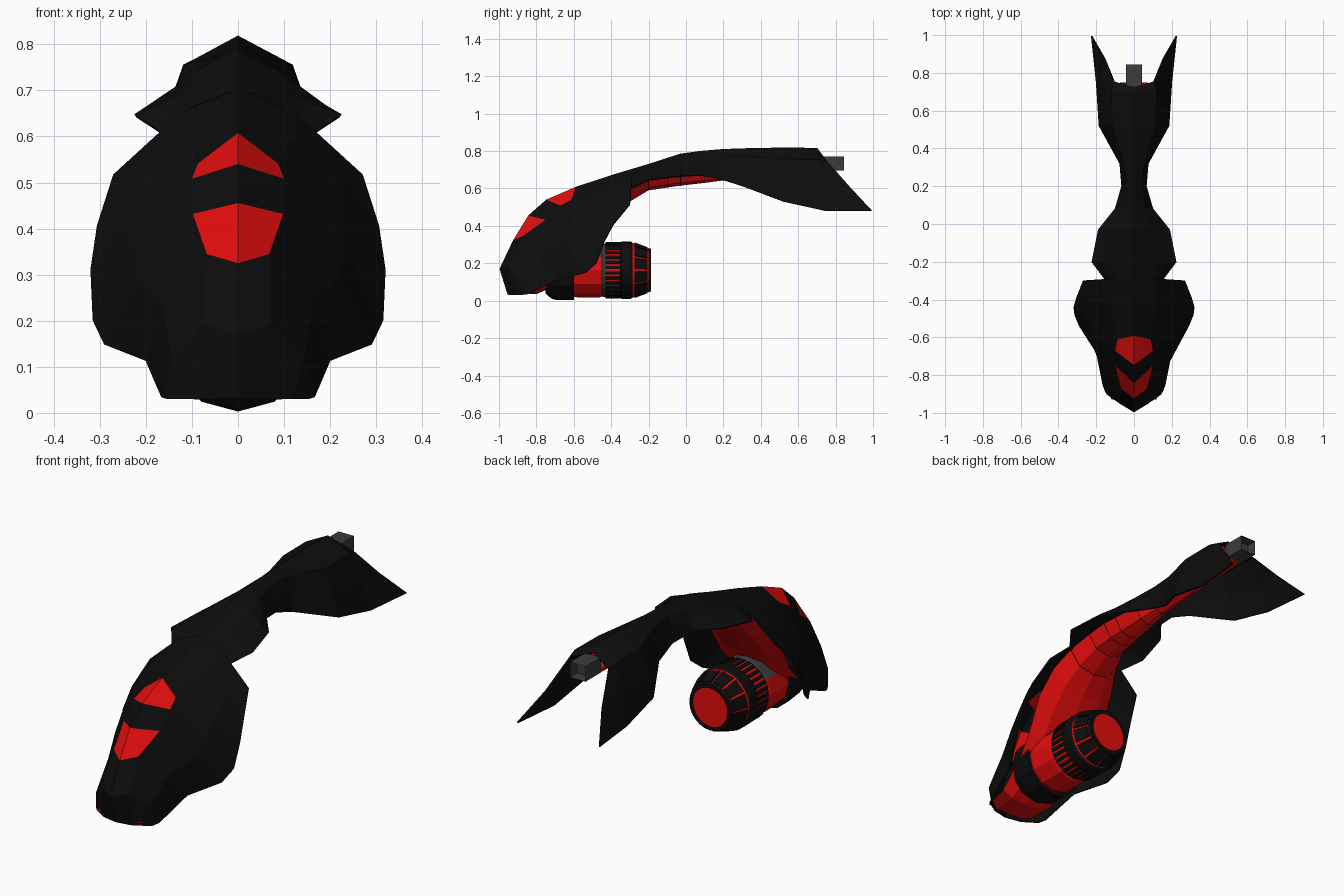
import bpy, bmesh, math
from mathutils import Vector

if "Cube" in bpy.data.objects:
    bpy.data.objects.remove(bpy.data.objects["Cube"])


def material(name, rgb):
    m = bpy.data.materials.new(name)
    m.diffuse_color = (*rgb, 1)
    m.use_nodes = True
    m.node_tree.nodes["Principled BSDF"].inputs["Base Color"].default_value = m.diffuse_color
    return m


BLACK = material("black", (0.004, 0.004, 0.004))
RED = material("red", (0.78, 0.004, 0.004))
GREY = material("dark_grey", (0.045, 0.045, 0.045))


def finish(bm, name, mats):
    me = bpy.data.meshes.new(name)
    bmesh.ops.recalc_face_normals(bm, faces=bm.faces)
    bm.to_mesh(me)
    bm.free()
    for m in mats:
        me.materials.append(m)
    ob = bpy.data.objects.new(name, me)
    bpy.context.collection.objects.link(ob)
    return ob


def mirrored_loft(name, rows, mats, red_rows=(), thickness=0):
    """Skin half cross-sections (centre to rim), mirrored across x = 0."""
    bm = bmesh.new()
    grid = []
    for half in rows:
        full = [(-x, y, z) for x, y, z in reversed(half[1:])] + list(half)
        grid.append([bm.verts.new(p) for p in full])
    mid = len(rows[0]) - 1
    for i in range(len(grid) - 1):
        for j in range(len(grid[0]) - 1):
            a, b = grid[i], grid[i + 1]
            f = bm.faces.new((a[j], a[j + 1], b[j + 1], b[j]))
            if i in red_rows and j in (mid - 1, mid):
                f.material_index = 1
    ob = finish(bm, name, mats)
    if thickness:
        s = ob.modifiers.new("thickness", 'SOLIDIFY')
        s.thickness = thickness
        s.offset = 0
    return ob


def lathe(name, profile, mats, sides=12, cz=0.163, pick=None):
    """Revolve (y, radius) about the engine axis."""
    bm = bmesh.new()
    rings = [[bm.verts.new((r * math.sin(2 * math.pi * k / sides), y,
                            cz - r * math.cos(2 * math.pi * k / sides)))
              for k in range(sides)] for y, r in profile]
    for a, b in zip(rings, rings[1:]):
        for k in range(sides):
            n = (k + 1) % sides
            bm.faces.new((a[k], a[n], b[n], b[k]))
    bm.faces.new(rings[0])
    bm.faces.new(rings[-1])
    if pick:
        for f in bm.faces:
            f.material_index = pick(f.calc_center_median())
    return finish(bm, name, mats)


def panel_ring(name, y0, r0, y1, r1, count, fill, depth, mat, cz=0.163):
    """Ring of separate raised plates with gaps between them."""
    bm = bmesh.new()
    step = 2 * math.pi / count
    for k in range(count):
        v = []
        for y, r in ((y0, r0), (y1, r1)):
            for rr in (r - depth, r):
                for s in (-1, 1):
                    t = (k + 0.5 + s * fill / 2) * step
                    v.append(bm.verts.new((rr * math.sin(t), y, cz - rr * math.cos(t))))
        for q in ((0, 1, 3, 2), (4, 5, 7, 6), (0, 1, 5, 4), (2, 3, 7, 6), (0, 2, 6, 4), (1, 3, 7, 5)):
            bm.faces.new([v[i] for i in q])
    return finish(bm, name, [mat])


def shell_rows(table, bulge):
    """Each row: ridge (y,z), shoulder (x,y,z), rim (x,y,z); adds a bulged middle point."""
    rows = []
    for (ry, rz, *rest), b in zip(table, bulge):
        sh, rim = Vector(rest[:3]), Vector(rest[3:])
        mid = (sh + rim) / 2 + Vector((b, 0, b * 0.3))
        rows.append([(0, ry, rz), tuple(sh), tuple(mid), tuple(rim)])
    return rows


# Head hood with two red windows on the ridge
head = [
    (-.95, .033, .08, -.93, .03, .15, -.885, .03),
    (-.993, .17, .07, -.95, .19, .163, -.85, .034),
    (-.92, .323, .065, -.87, .343, .197, -.68, .113),
    (-.84, .453, .095, -.75, .43, .287, -.54, .148),
    (-.745, .537, .097, -.67, .506, .312, -.48, .20),
    (-.59, .604, .085, -.61, .538, .317, -.44, .31),
    (-.40, .667, .12, -.42, .60, .303, -.39, .405),
    (-.28, .703, .12, -.29, .65, .268, -.30, .515)]
mirrored_loft("head_hood", shell_rows(head, (0, .025, .03, .025, .025, .025, .015, 0)),
              [BLACK, RED], red_rows=(2, 4), thickness=.008)

# Neck plate and forked tail
tail = [
    (-.29, .70, .10, -.29, .66, .155, -.29, .60),
    (-.20, .727, .11, -.20, .685, .223, -.20, .645),
    (-.03, .782, .09, -.03, .737, .188, -.03, .665),
    (.08, .797, .055, .08, .76, .098, .08, .67),
    (.20, .807, .04, .20, .77, .063, .20, .645),
    (.32, .811, .05, .32, .77, .073, .32, .605),
    (.52, .815, .113, .52, .754, .183, .52, .53),
    (.70, .813, .116, .70, .753, .198, .75, .48),
    (.72, .78, .105, .755, .742, .224, .995, .48)]
mirrored_loft("neck_and_tail", shell_rows(tail, (0, 0, 0, .005, .005, .005, .006, .006, -.01)),
              [BLACK], thickness=.008)

# Red belly under the shell: y, bottom z, half width, edge z
belly = [(-.93, .042, .12, .05), (-.80, .035, .14, .065), (-.65, .10, .16, .17),
         (-.54, .20, .19, .27), (-.46, .33, .20, .41), (-.38, .44, .18, .53),
         (-.30, .53, .14, .615), (-.20, .59, .11, .665), (-.10, .605, .10, .685),
         (-.03, .615, .09, .69), (.10, .63, .07, .70), (.20, .643, .05, .71),
         (.35, .65, .045, .73), (.55, .67, .06, .745), (.75, .69, .075, .745)]


def belly_section(y, zb, w, zt, grow=0):
    return [(0, y, zb - grow), (w * .6, y, zb + (zt - zb) * .2 - grow), (w + grow, y, zt)]


mirrored_loft("belly", [belly_section(*b) for b in belly], [RED])

# Thin dark seams across the belly
for i, (y, zb, w, zt) in enumerate(belly[6:12]):
    mirrored_loft(f"belly_seam_{i}", [belly_section(y + d, zb, w, zt, .002) for d in (-.002, .002)], [BLACK])

# Engine pod
lathe("engine_front_clamp", [(-.75, .125), (-.72, .152), (-.69, .16), (-.60, .16)], [BLACK])
lathe("engine_body", [(-.60, .142), (-.58, .145), (-.46, .145), (-.43, .135)], [RED, GREY],
      pick=lambda c: 1 if c.z > .25 else 0)
lathe("engine_collar", [(-.46, .13), (-.44, .144), (-.34, .144)], [GREY], sides=24)
lathe("engine_glow_core", [(-.425, .146), (-.285, .146), (-.193, .112)], [RED], sides=24)
panel_ring("engine_fins", -.43, .151, -.35, .151, 32, .58, .02, BLACK)
lathe("engine_ring", [(-.355, .145), (-.345, .153), (-.295, .153), (-.285, .146)], [BLACK], sides=24)
panel_ring("nozzle_panels", -.275, .149, -.205, .123, 12, .84, .02, BLACK)
panel_ring("nozzle_lip", -.2, .119, -.187, .113, 24, 1.0, .018, BLACK)

# Hollow tail exhaust box
bm = bmesh.new()
bmesh.ops.create_cube(bm, size=1)
for v in bm.verts:
    v.co = (v.co.x * .084, .785 + v.co.y * .12, .733 + v.co.z * .075)
back = max(bm.faces, key=lambda f: f.calc_center_median().y)
bmesh.ops.inset_individual(bm, faces=[back], thickness=.004)
for v in back.verts:
    v.co.y -= .05
finish(bm, "tail_exhaust", [GREY])
